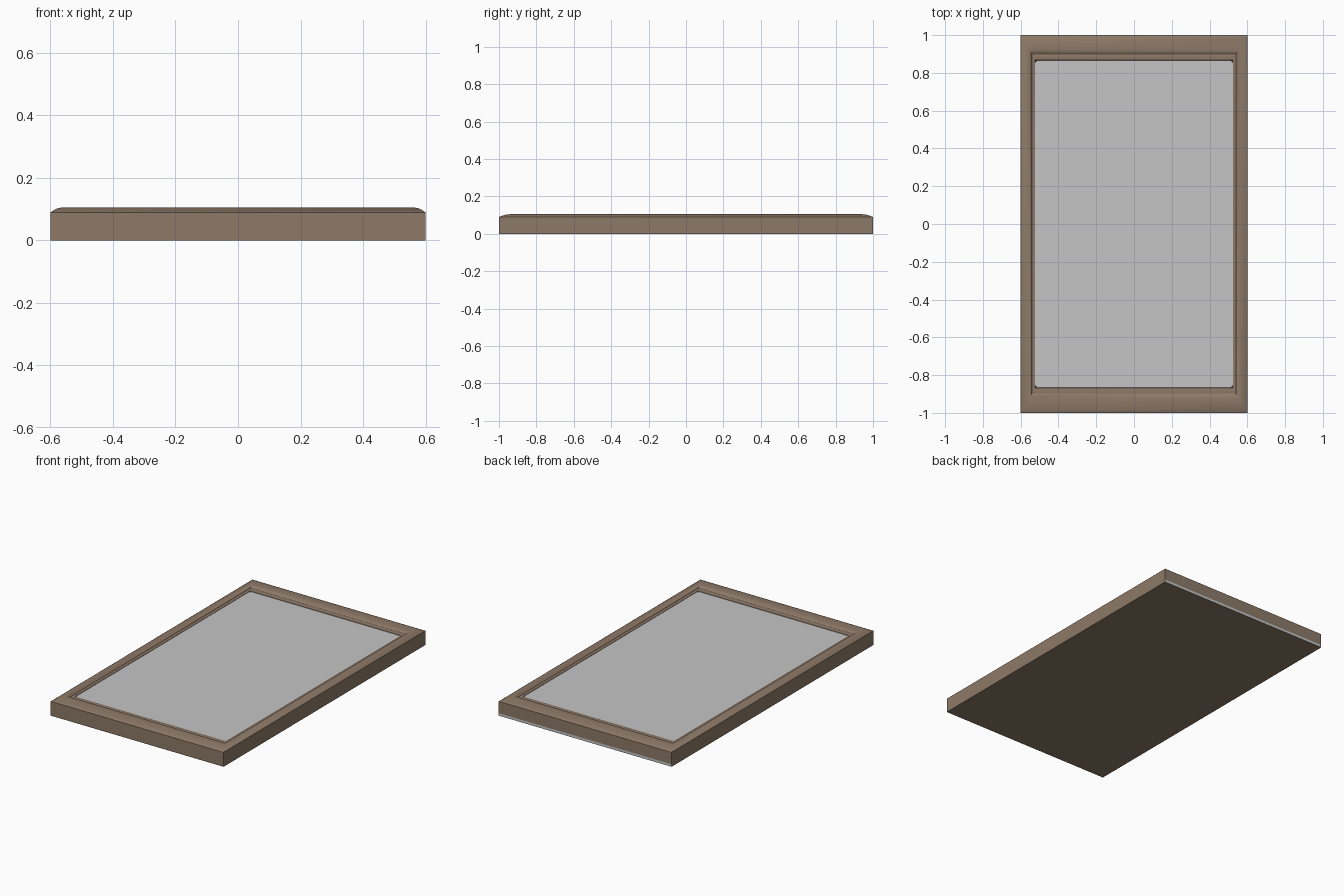
import bpy, bmesh

if "Cube" in bpy.data.objects:
    bpy.data.objects.remove(bpy.data.objects["Cube"])

def material(name, rgb):
    m = bpy.data.materials.new(name)
    m.diffuse_color = (*rgb, 1)
    m.use_nodes = True
    m.node_tree.nodes["Principled BSDF"].inputs["Base Color"].default_value = m.diffuse_color
    return m

wood = material("brown wood", (0.27, 0.195, 0.14))
grey = material("grey panel", (0.56, 0.56, 0.56))

def finish(name, bm, mat):
    bmesh.ops.recalc_face_normals(bm, faces=bm.faces)
    me = bpy.data.meshes.new(name)
    bm.to_mesh(me)
    bm.free()
    me.materials.append(mat)
    ob = bpy.data.objects.new(name, me)
    bpy.context.collection.objects.link(ob)
    return ob

# moulding profile: (inset along y, height); x inset is 0.58 of it
profile = [(0, 0.0), (0, 0.016), (0, 0.09), (0.018, 0.097), (0.036, 0.102), (0.058, 0.105),
           (0.078, 0.1045), (0.09, 0.101), (0.096, 0.095), (0.102, 0.092),
           (0.112, 0.0935), (0.122, 0.093), (0.132, 0.090), (0.135, 0.08)]

# mitred frame with closed back
bm = bmesh.new()
rings = []
for t, z in profile:
    x, y = 0.6 - 0.58 * t, 1 - t
    rings.append([bm.verts.new((sx * x, sy * y, z))
                  for sx, sy in ((-1, -1), (1, -1), (1, 1), (-1, 1))])
for a, b in zip(rings, rings[1:]):
    for i in range(4):
        j = (i + 1) % 4
        bm.faces.new((a[i], a[j], b[j], b[i]))
bm.faces.new(rings[0][::-1])
bm.faces.new(rings[-1])
frame = finish("frame", bm, wood)
frame.data.materials.append(grey)
# exposed panel edge along the bottom of the far end
for p in frame.data.polygons:
    if p.center.y > 0.99 and p.center.z < 0.016 and p.normal.y > 0.9:
        p.material_index = 1
bpy.context.view_layer.objects.active = frame
frame.select_set(True)
bpy.ops.object.shade_smooth_by_angle(angle=0.6)

# picture panel with small clipped corners
bm = bmesh.new()
x, y, c = 0.523, 0.866, 0.01
pts = [(-x + c, -y), (x - c, -y), (x, -y + c), (x, y - c),
       (x - c, y), (-x + c, y), (-x, y - c), (-x, -y + c)]
face = bm.faces.new([bm.verts.new((px, py, 0.082)) for px, py in pts])
ext = bmesh.ops.extrude_face_region(bm, geom=[face])
bmesh.ops.translate(bm, vec=(0, 0, 0.006),
                    verts=[v for v in ext["geom"] if isinstance(v, bmesh.types.BMVert)])
finish("picture_panel", bm, grey)
